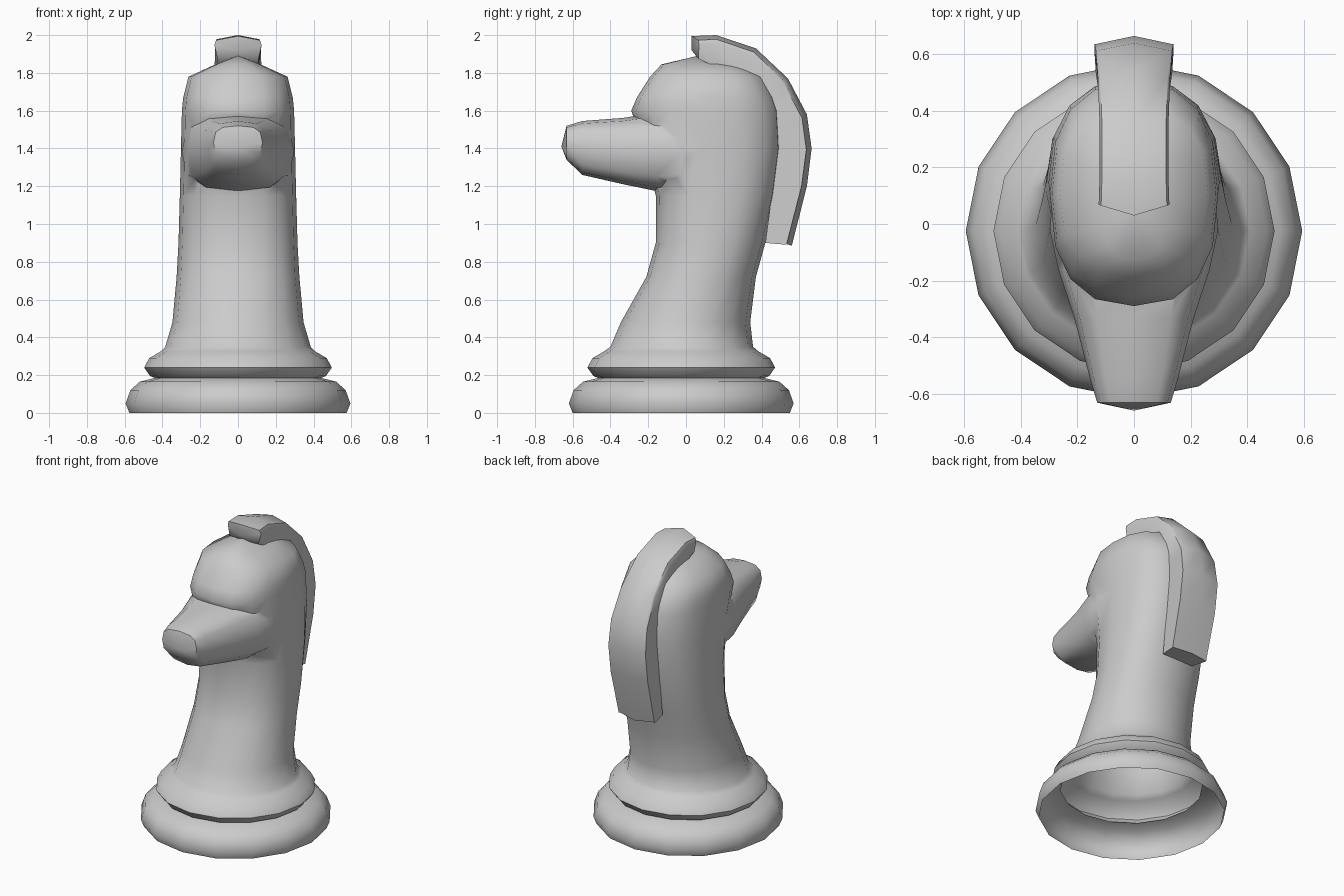
import bpy, bmesh, math

if "Cube" in bpy.data.objects:
    bpy.data.objects.remove(bpy.data.objects["Cube"])


def spow(v, e):
    return math.copysign(abs(v) ** e, v)


def oval(n, a, b, e=1.0):
    """Rounded-square outline with half sizes a and b."""
    out = []
    for i in range(n):
        t = 2 * math.pi * i / n
        c, s = round(math.cos(t), 6), round(math.sin(t), 6)
        out.append((a * spow(c, e), b * spow(s, e)))
    return out


def loft(name, rings, start=None, end=None):
    """Skin a stack of rings; ends are closed flat or to a point."""
    bm = bmesh.new()
    rows = [[bm.verts.new(p) for p in r] for r in rings]
    n = len(rows[0])
    for r0, r1 in zip(rows, rows[1:]):
        for i in range(n):
            j = (i + 1) % n
            bm.faces.new((r0[i], r0[j], r1[j], r1[i]))
    for row, tip in ((rows[0], start), (rows[-1], end)):
        if tip is None:
            bm.faces.new(row)
        else:
            v = bm.verts.new(tip)
            for i in range(n):
                bm.faces.new((row[i], row[(i + 1) % n], v))
    bmesh.ops.recalc_face_normals(bm, faces=bm.faces)
    me = bpy.data.meshes.new(name)
    bm.to_mesh(me)
    bm.free()
    ob = bpy.data.objects.new(name, me)
    bpy.context.collection.objects.link(ob)
    return ob


def smooth(me, degrees):
    me.polygons.foreach_set("use_smooth", [True] * len(me.polygons))
    me.set_sharp_from_angle(angle=math.radians(degrees))


# Turned base: (radius, z)
rings = []
for r, z in [(.575, 0), (.595, .05), (.57, .12), (.52, .165), (.44, .185),
             (.465, .195), (.497, .24), (.47, .29), (.41, .325)]:
    rings.append([(x, y - .025, z) for x, y in oval(16, r, r)])

# Neck and skull: (z, front y, back y, half width, roundness)
for z, f, b, w, e in [(.35, -.40, .355, .385, 1), (.48, -.345, .34, .347, .95),
                      (.72, -.21, .37, .325, .9), (.9, -.16, .42, .315, .85),
                      (1.15, -.16, .475, .308, .82), (1.4, -.22, .51, .302, .82),
                      (1.6, -.29, .50, .297, .8), (1.67, -.26, .475, .29, .8),
                      (1.78, -.19, .41, .262, .8), (1.845, -.13, .29, .12, .85)]:
    rings.append([(x, y + (f + b) / 2, z) for x, y in oval(16, w, (b - f) / 2, e)])
body = loft("horse_body", rings, end=(0, .06, 1.89))

# Muzzle: (y, half width, low z, high z)
rings = []
for y, w, lo, hi in [(.12, .285, 1.2, 1.56), (-.02, .298, 1.18, 1.585),
                     (-.16, .268, 1.175, 1.59), (-.33, .212, 1.21, 1.562),
                     (-.55, .155, 1.26, 1.545), (-.632, .13, 1.34, 1.52)]:
    rings.append([(x, y, z + (lo + hi) / 2)
                  for x, z in oval(12, w, (hi - lo) / 2, .68)])
muzzle = loft("muzzle", rings, start=(0, .13, 1.38), end=(0, -.66, 1.41))

# Join muzzle to the body, then open the hollow underside
mod = body.modifiers.new("join", "BOOLEAN")
mod.operation = "UNION"
mod.solver = "EXACT"
mod.object = muzzle
deps = bpy.context.evaluated_depsgraph_get()
me = bpy.data.meshes.new_from_object(body.evaluated_get(deps))
body.modifiers.clear()
body.data = me
bpy.data.objects.remove(muzzle)
bm = bmesh.new()
bm.from_mesh(me)
bottom = [f for f in bm.faces if all(v.co.z < .001 for v in f.verts)]
bmesh.ops.delete(bm, geom=bottom, context="FACES")
bm.to_mesh(me)
bm.free()
smooth(me, 55)

# Mane: outer ridge (y, z), inner edge (y, z), half width
rings = []
for oy, oz, iy, iz, w in [(.03, 1.995, .025, 1.875, .125), (.16, 2.0, .16, 1.83, .122),
                          (.37, 1.93, .29, 1.76, .122), (.54, 1.77, .40, 1.62, .128),
                          (.64, 1.58, .45, 1.5, .135), (.665, 1.4, .465, 1.37, .14),
                          (.64, 1.2, .46, 1.2, .14), (.56, .885, .42, .90, .135)]:
    d = math.hypot(oy - iy, oz - iz)
    uy, uz = (oy - iy) / d, (oz - iz) / d
    front = .04 if oy < .1 else 0
    sy, sz = oy - uy * .028 + front, oz - uz * .028
    rings.append([(0, oy, oz), (w * .93, sy - front * .1, sz + .006), (w, sy, sz - uz * .02),
                  (w * .87, iy + front, iz), (-w * .87, iy + front, iz),
                  (-w, sy, sz - uz * .02), (-w * .93, sy - front * .1, sz + .006)])
mane = loft("mane", rings, start=(0, .03, 1.92))
smooth(mane.data, 50)
